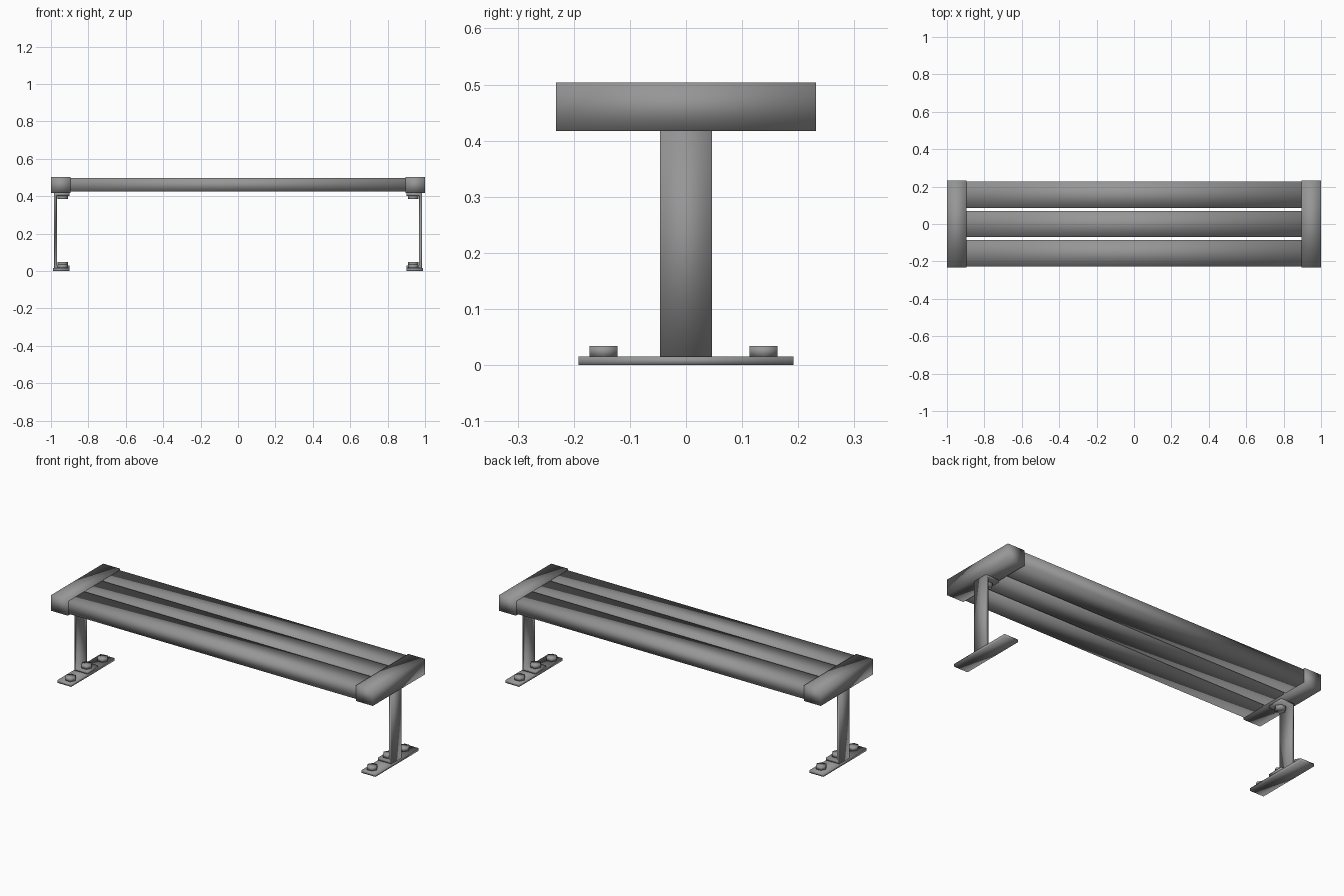
import bpy, bmesh, math
from mathutils import Matrix, Vector

if "Cube" in bpy.data.objects:
    bpy.data.objects.remove(bpy.data.objects["Cube"])

# Mid grey paint shared by every part
paint = bpy.data.materials.new("grey_paint")
paint.diffuse_color = (0.305, 0.305, 0.305, 1)
paint.use_nodes = True
paint.node_tree.nodes["Principled BSDF"].inputs["Base Color"].default_value = paint.diffuse_color


def finish(name, bm):
    """Turn a bmesh into a soft-shaded, painted object."""
    bmesh.ops.recalc_face_normals(bm, faces=bm.faces)
    for f in bm.faces:
        f.smooth = True
    mesh = bpy.data.meshes.new(name)
    bm.to_mesh(mesh)
    bm.free()
    mesh.materials.append(paint)
    obj = bpy.data.objects.new(name, mesh)
    bpy.context.collection.objects.link(obj)
    return obj


def box(name, lo, hi):
    lo, hi = Vector(lo), Vector(hi)
    bm = bmesh.new()
    bmesh.ops.create_cube(bm, size=1, matrix=Matrix.Translation((lo + hi) / 2)
                          @ Matrix.Diagonal((*(hi - lo), 1)))
    return finish(name, bm)


def hex_bolt(name, x, y, z0, z1, radius=0.029):
    bm = bmesh.new()
    place = Matrix.Translation((x, y, (z0 + z1) / 2)) @ Matrix.Rotation(math.pi / 2, 4, 'Z')
    bmesh.ops.create_cone(bm, cap_ends=True, segments=6, radius1=radius,
                          radius2=radius, depth=z1 - z0, matrix=place)
    return finish(name, bm)


def extrude_y(name, profile, y0, y1):
    """Extrude an (x, z) outline along y."""
    bm = bmesh.new()
    face = bm.faces.new([bm.verts.new((x, y0, z)) for x, z in profile])
    new = bmesh.ops.extrude_face_region(bm, geom=[face])["geom"]
    bmesh.ops.translate(bm, vec=(0, y1 - y0, 0),
                        verts=[v for v in new if isinstance(v, bmesh.types.BMVert)])
    return finish(name, bm)


# Seat slats
for label, y in (("front", -0.157), ("middle", 0.0), ("back", 0.157)):
    box(f"{label}_slat", (-0.9, y - 0.0705, 0.426), (0.9, y + 0.0705, 0.497))

# C-shaped bent strap: upright with a flange at top and bottom
strap = [(0.984, 0.015), (0.984, 0.417), (0.902, 0.417), (0.902, 0.402),
         (0.969, 0.402), (0.969, 0.03), (0.902, 0.03), (0.902, 0.015)]

parts = [
    box("end_cap", (0.895, -0.232, 0.417), (1.0, 0.232, 0.504)),
    extrude_y("leg_strap", strap, -0.046, 0.046),
    box("base_plate", (0.902, -0.192, 0.0), (0.988, 0.192, 0.015)),
    hex_bolt("front_base_bolt", 0.937, -0.147, 0.015, 0.034),
    hex_bolt("back_base_bolt", 0.937, 0.138, 0.015, 0.034),
    hex_bolt("flange_bolt", 0.937, -0.004, 0.03, 0.049),
    hex_bolt("seat_bolt", 0.937, -0.004, 0.384, 0.402),
]

# Repeat the end assembly on the other side
for part in parts:
    mirror = part.modifiers.new("Mirror", 'MIRROR')
    mirror.use_axis = (True, False, False)
    mirror.use_mirror_merge = False
